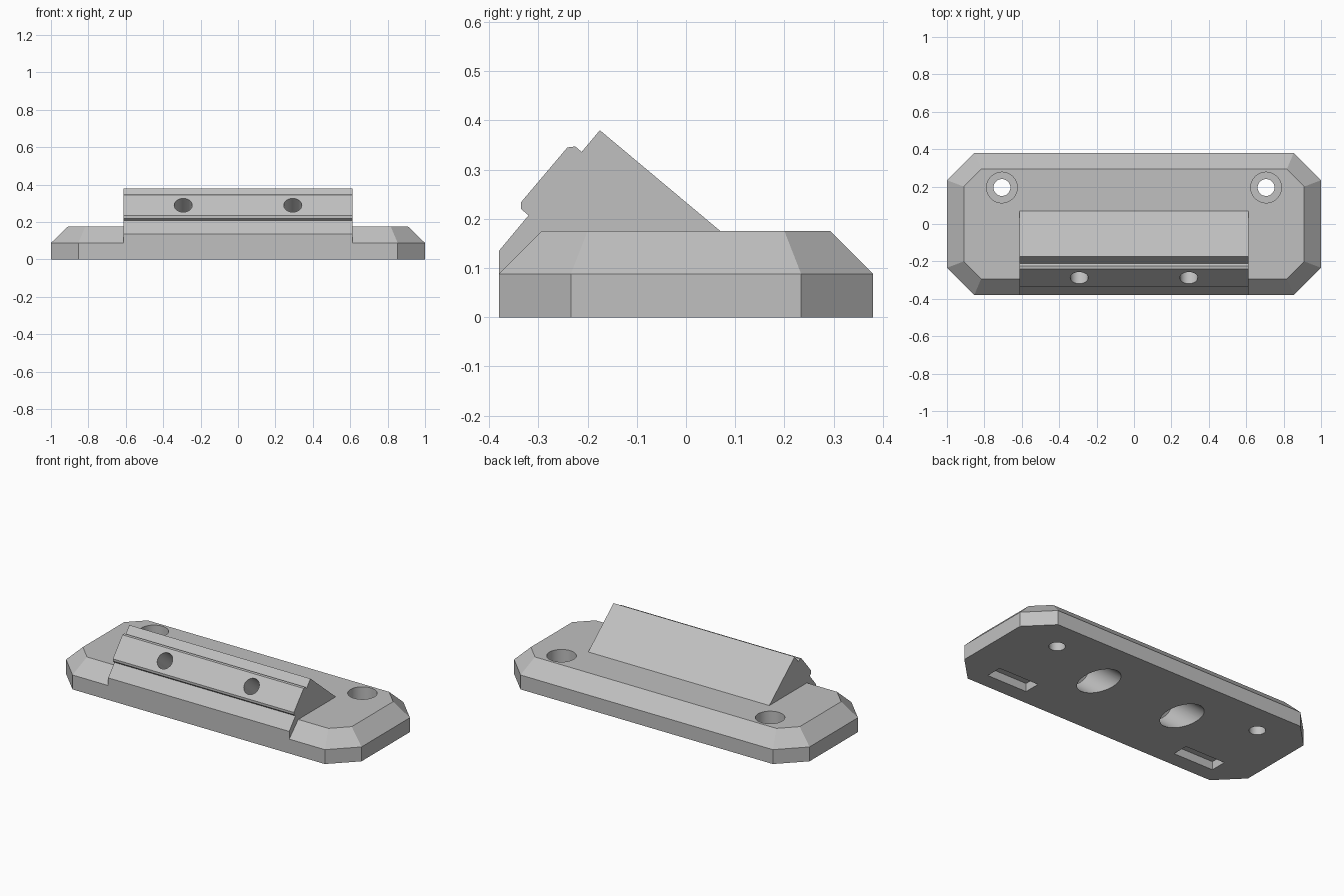
import bpy, bmesh
from mathutils import Vector

if "Cube" in bpy.data.objects:
    bpy.data.objects.remove(bpy.data.objects["Cube"], do_unlink=True)

grey = bpy.data.materials.new("plain grey")
grey.use_nodes = True
colour = (0.53, 0.53, 0.53, 1)
grey.diffuse_color = colour
grey.node_tree.nodes["Principled BSDF"].inputs["Base Color"].default_value = colour


def add_object(name, bm):
    bmesh.ops.recalc_face_normals(bm, faces=bm.faces)
    mesh = bpy.data.meshes.new(name)
    bm.to_mesh(mesh)
    bm.free()
    mesh.materials.append(grey)
    obj = bpy.data.objects.new(name, mesh)
    bpy.context.collection.objects.link(obj)
    return obj


def loft(name, rings):
    """Closed solid through matching rings of points."""
    bm = bmesh.new()
    rows = [[bm.verts.new(p) for p in ring] for ring in rings]
    n = len(rows[0])
    for low, high in zip(rows, rows[1:]):
        for i in range(n):
            j = (i + 1) % n
            bm.faces.new((low[i], low[j], high[j], high[i]))
    bm.faces.new(rows[0][::-1])
    bm.faces.new(rows[-1])
    return add_object(name, bm)


def octagon(x, y, cut, z):
    quarter = [(x, y - cut), (x - cut, y)]
    pts = quarter + [(-a, b) for a, b in quarter[::-1]]
    pts += [(-a, -b) for a, b in pts]
    return [(a, b, z) for a, b in pts]


def cylinder(name, start, end, radius):
    start, end = Vector(start), Vector(end)
    axis = end - start
    bm = bmesh.new()
    bmesh.ops.create_cone(bm, cap_ends=True, segments=48, radius1=radius,
                          radius2=radius, depth=axis.length)
    bm.transform(axis.to_track_quat("Z", "Y").to_matrix().to_4x4())
    bmesh.ops.translate(bm, verts=bm.verts, vec=(start + end) / 2)
    return add_object(name, bm)


def combine(target, tool, operation):
    mod = target.modifiers.new(operation.lower(), "BOOLEAN")
    mod.operation = operation
    mod.solver = "EXACT"
    mod.object = tool
    bpy.context.view_layer.objects.active = target
    bpy.ops.object.modifier_apply(modifier=mod.name)
    bpy.data.objects.remove(tool, do_unlink=True)


# Chamfered base plate
base = loft("mounting_base", [octagon(1, 0.38, 0.146, 0),
                              octagon(1, 0.38, 0.146, 0.088),
                              octagon(0.91, 0.293, 0.093, 0.175)])

# Angled rail block with a keyed, raised front strip
profile = [(-0.38, 0.03), (-0.38, 0.135), (-0.32, 0.207), (-0.335, 0.22),
           (-0.335, 0.234), (-0.241, 0.345), (-0.225, 0.347), (-0.212, 0.336),
           (-0.175, 0.38), (0.07, 0.175), (0.07, 0.03)]
rail = loft("angled_rail", [[(x, y, z) for y, z in profile] for x in (-0.613, 0.613)])
combine(base, rail, "UNION")

slant = Vector((0, 0.764, -0.645))
for side in (-1, 1):
    # Vertical counterbored screw holes
    x, y = side * 0.706, 0.195
    combine(base, cylinder("screw_hole", (x, y, -0.1), (x, y, 0.3), 0.045), "DIFFERENCE")
    combine(base, cylinder("screw_recess", (x, y, 0.07), (x, y, 0.3), 0.082), "DIFFERENCE")

    # Slanted bolt holes, wide below and narrow through the rail face
    face = Vector((side * 0.293, -0.288, 0.29))
    combine(base, cylinder("bolt_hole", face - slant * 0.1, face + slant * 0.6, 0.048),
            "DIFFERENCE")
    combine(base, cylinder("bolt_recess", face + slant * 0.18, face + slant * 0.8, 0.095),
            "DIFFERENCE")

    # Shallow slots underneath
    x, y = side * 0.657, -0.235
    slot = loft("under_slot", [[(x + a * 0.135, y + b * 0.05, z)
                                for a, b in ((-1, -1), (1, -1), (1, 1), (-1, 1))]
                               for z in (-0.05, 0.05)])
    combine(base, slot, "DIFFERENCE")

# Smooth bores, crisp edges
bpy.ops.object.select_all(action="DESELECT")
base.select_set(True)
bpy.context.view_layer.objects.active = base
bpy.ops.object.shade_smooth_by_angle(angle=0.4)
